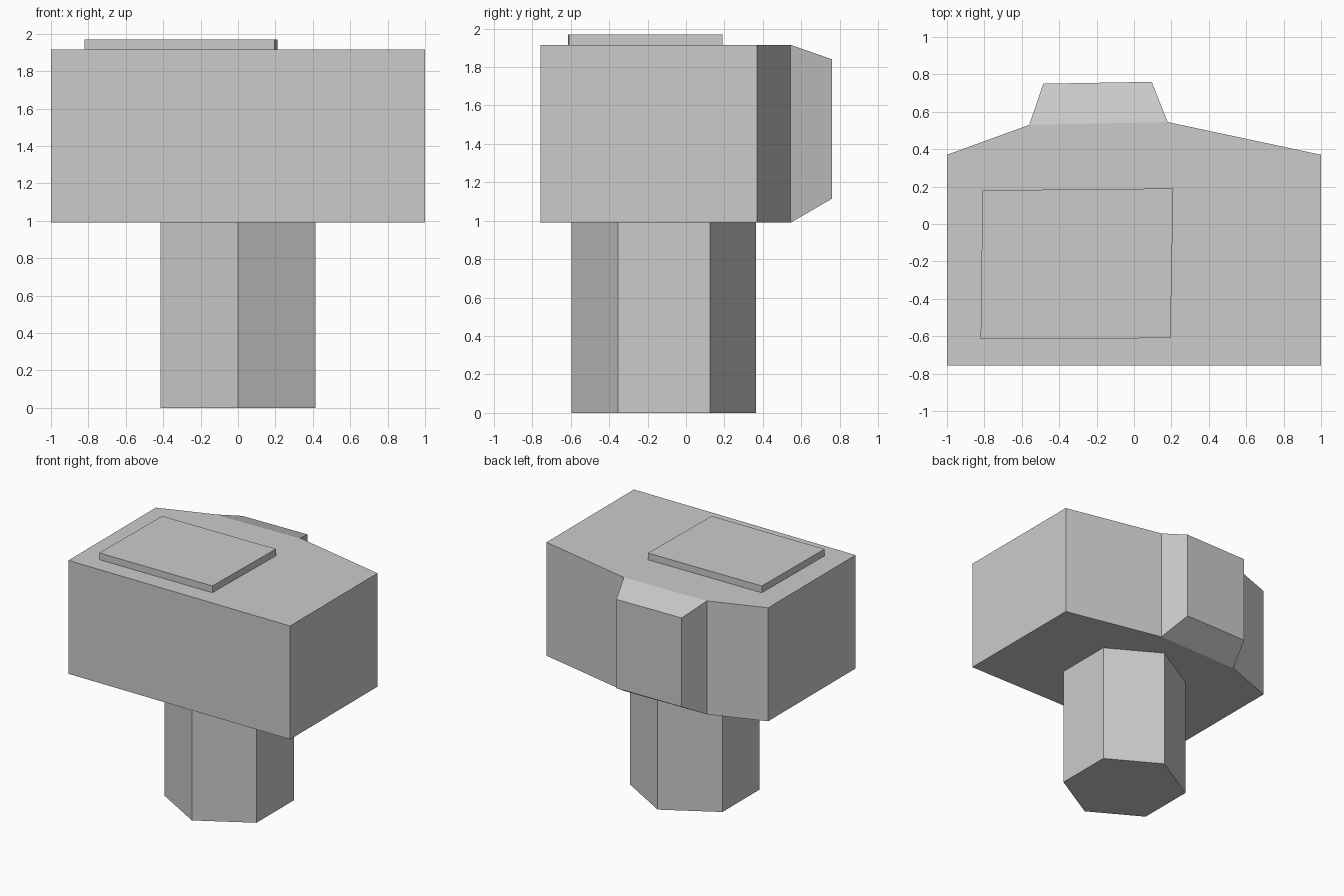
import bpy, bmesh
from math import sin, cos, radians

if "Cube" in bpy.data.objects:
    bpy.data.objects.remove(bpy.data.objects["Cube"])


def prism(name, outline, z0, z1, edit=None):
    """Closed prism from a counter-clockwise outline, with an optional bmesh edit."""
    bm = bmesh.new()
    low = [bm.verts.new((x, y, z0)) for x, y in outline]
    high = [bm.verts.new((x, y, z1)) for x, y in outline]
    bm.faces.new(low[::-1])
    bm.faces.new(high)
    n = len(outline)
    for i in range(n):
        j = (i + 1) % n
        bm.faces.new((low[i], low[j], high[j], high[i]))
    if edit:
        edit(bm)
    bmesh.ops.recalc_face_normals(bm, faces=bm.faces[:])
    mesh = bpy.data.meshes.new(name)
    bm.to_mesh(mesh)
    bm.free()
    obj = bpy.data.objects.new(name, mesh)
    bpy.context.collection.objects.link(obj)
    return obj


def pull_back_boss(bm):
    """Extrude the middle back face into a tapered boss."""
    face = max((f for f in bm.faces if len(f.verts) == 4),
               key=lambda f: f.calc_center_median().y)
    new = bmesh.ops.extrude_discrete_faces(bm, faces=[face])["faces"][0]
    for v in new.verts:
        right = v.co.x > -0.2
        v.co.x = 0.095 if right else -0.485
        v.co.y = 0.76 if right else 0.75
        v.co.z = 1.84 if v.co.z > 1.4 else 1.115


# Hexagonal handle, corner facing the front
hexagon = [(0.48 * cos(radians(60 * i + 30)), -0.115 + 0.48 * sin(radians(60 * i + 30)))
           for i in range(6)]
prism("handle", hexagon, 0, 0.99)

# Head block with bevelled back and tapered boss
prism("head", [(-1, -0.757), (1, -0.757), (1, 0.37), (0.18, 0.545),
               (-0.56, 0.53), (-1, 0.37)], 0.99, 1.915, pull_back_boss)

# Slightly skewed thin plate on top
prism("top_plate", [(-0.82, -0.615), (0.195, -0.61), (0.21, 0.19), (-0.81, 0.18)],
      1.915, 1.97)
